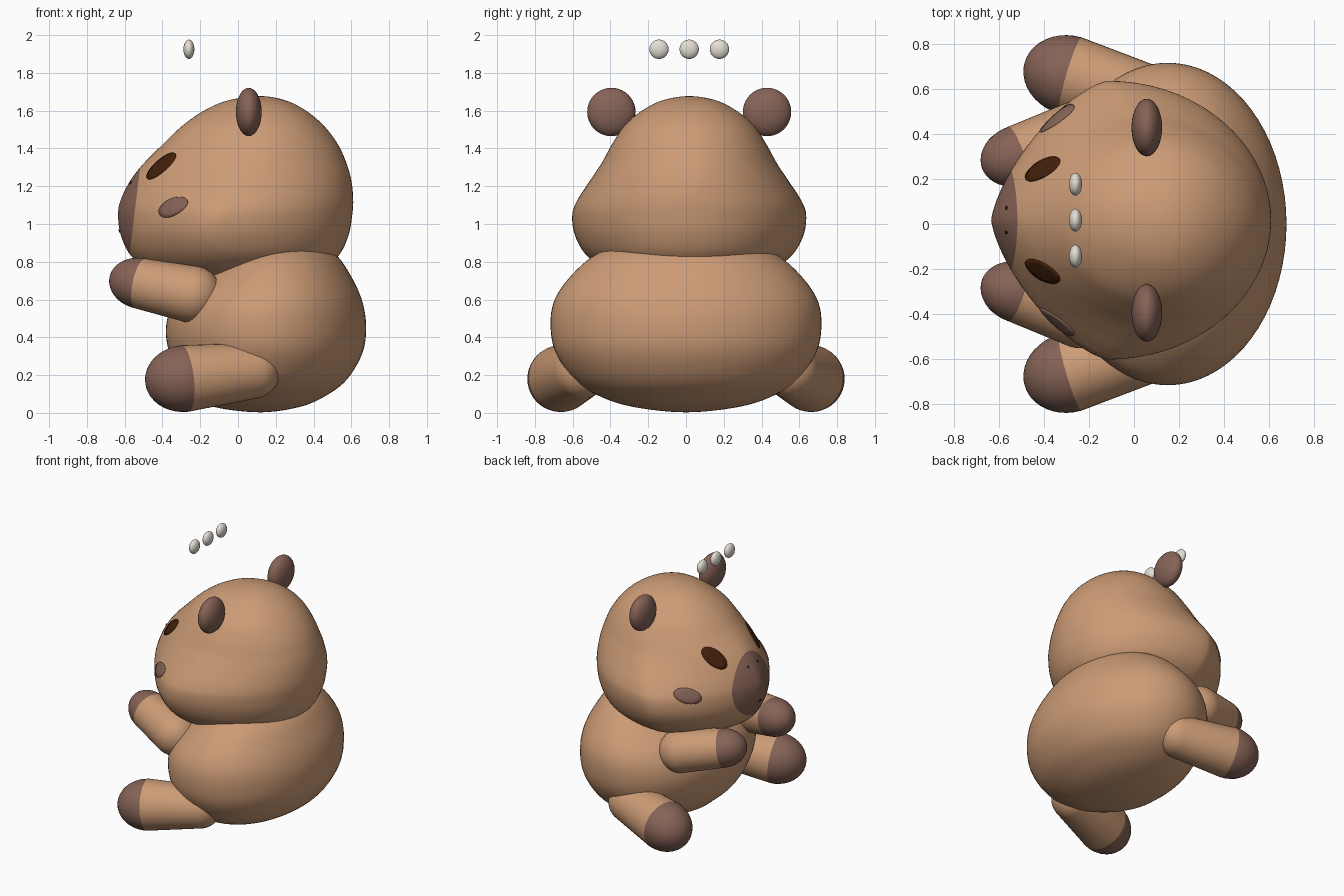
import bpy, bmesh, math
from mathutils import Vector
from mathutils.bvhtree import BVHTree

cube = bpy.data.objects.get("Cube")
if cube:
    bpy.data.objects.remove(cube, do_unlink=True)

HEAD_Y = 0.017  # middle of the head


def material(name, colour):
    mat = bpy.data.materials.new(name)
    mat.use_nodes = True
    rgba = (*colour, 1)
    mat.diffuse_color = rgba
    mat.node_tree.nodes["Principled BSDF"].inputs["Base Color"].default_value = rgba
    return mat


TAN = material("tan_fur", (0.605, 0.33, 0.18))
MAUVE = material("mauve_brown", (0.24, 0.125, 0.095))
DARK = material("dark_brown", (0.058, 0.014, 0.003))
CREAM = material("pale_cream", (0.77, 0.73, 0.66))


def finish(name, bm, *mats):
    bmesh.ops.recalc_face_normals(bm, faces=bm.faces)
    for face in bm.faces:
        face.smooth = True
    mesh = bpy.data.meshes.new(name)
    bm.to_mesh(mesh)
    bm.free()
    for mat in mats:
        mesh.materials.append(mat)
    obj = bpy.data.objects.new(name, mesh)
    bpy.context.collection.objects.link(obj)


def skin(rings, start, end):
    """Join rings of points into a closed skin with a pole at each end."""
    bm = bmesh.new()
    loops = [[bm.verts.new(p) for p in ring] for ring in rings]
    count = len(loops[0])
    for i in range(count):
        j = (i + 1) % count
        for low, high in zip(loops, loops[1:]):
            bm.faces.new((low[i], low[j], high[j], high[i]))
    for pole, loop in ((start, loops[0]), (end, loops[-1])):
        tip = bm.verts.new(pole)
        for i in range(count):
            bm.faces.new((tip, loop[i], loop[(i + 1) % count]))
    return bm


def spline(a, b, c, d, t):
    return [0.5 * (2 * q + (r - p) * t + (2 * p - 5 * q + 4 * r - s) * t ** 2
                   + (3 * q - p - 3 * r + s) * t ** 3) for p, q, r, s in zip(a, b, c, d)]


def loft(levels, y0, steps=6, count=72):
    """Levels: height, front x, back x, half width, x of widest point, front roundness."""
    def mirrored(level, pole):
        z, front, back, width, mid, power = level
        return (z, 2 * pole[1] - front, 2 * pole[1] - back, -width, 2 * pole[1] - mid, power)

    keys = [mirrored(levels[1], levels[0])] + levels + [mirrored(levels[-2], levels[-1])]
    rings = []
    for k in range(len(levels) - 1):
        for step in range(steps):
            if k + step == 0:
                continue
            z, front, back, width, mid, power = spline(*keys[k:k + 4], step / steps)
            ring = []
            for i in range(count):
                angle = math.tau * i / count
                c, s = math.cos(angle), math.sin(angle)
                reach, e = (back - mid, 1) if c > 0 else (mid - front, 2 / power)
                ring.append((mid + math.copysign(abs(c) ** e, c) * reach,
                             y0 + math.copysign(abs(s) ** e, s) * width, z))
            rings.append(ring)
    ends = [(lv[1], y0, lv[0]) for lv in (levels[0], levels[-1])]
    return skin(rings, *ends)


# Body
body = loft([
    (0.003, 0.12, 0.12, 0, 0.12, 2),
    (0.03, -0.12, 0.32, 0.27, 0.13, 2),
    (0.085, -0.21, 0.455, 0.45, 0.14, 2),
    (0.175, -0.30, 0.575, 0.59, 0.15, 2),
    (0.32, -0.365, 0.66, 0.69, 0.15, 2),
    (0.465, -0.38, 0.678, 0.717, 0.15, 2),
    (0.6, -0.33, 0.655, 0.695, 0.16, 2),
    (0.73, -0.20, 0.595, 0.605, 0.18, 2),
    (0.84, -0.06, 0.515, 0.475, 0.2, 2),
    (0.92, 0.06, 0.38, 0.28, 0.21, 2),
    (0.95, 0.22, 0.22, 0, 0.22, 2)], 0)
finish("body", body, TAN)

# Head, with the muzzle cut along a sloping plane
head = loft([
    (0.67, -0.04, -0.04, 0, -0.04, 2),
    (0.69, -0.30, 0.24, 0.25, -0.05, 1.7),
    (0.74, -0.45, 0.41, 0.41, -0.08, 1.6),
    (0.83, -0.565, 0.53, 0.54, -0.1, 1.5),
    (0.94, -0.62, 0.585, 0.605, -0.12, 1.45),
    (1.05, -0.635, 0.605, 0.619, -0.11, 1.42),
    (1.13, -0.62, 0.61, 0.59, -0.07, 1.45),
    (1.23, -0.57, 0.6, 0.525, -0.01, 1.55),
    (1.32, -0.5, 0.575, 0.465, 0.04, 1.7),
    (1.42, -0.40, 0.53, 0.41, 0.08, 1.85),
    (1.52, -0.295, 0.455, 0.343, 0.11, 2),
    (1.6, -0.18, 0.36, 0.25, 0.12, 2),
    (1.655, -0.05, 0.25, 0.14, 0.12, 2),
    (1.677, 0.12, 0.12, 0, 0.12, 2)], HEAD_Y)
cut_point, cut_normal = Vector((-0.54, 0, 1.12)), Vector((-1, 0, 0.12))
bmesh.ops.bisect_plane(head, geom=head.verts[:] + head.edges[:] + head.faces[:],
                       plane_co=cut_point, plane_no=cut_normal)
for face in head.faces:
    face.material_index = int((face.calc_center_median() - cut_point).dot(cut_normal) > 0)
bmesh.ops.recalc_face_normals(head, faces=head.faces)
surface = BVHTree.FromBMesh(head)
finish("head", head, TAN, MAUVE)


def patch(name, centre, along, length, width, mat, lift=0.005):
    """Thin oval plate that follows the head surface."""
    point, normal = surface.find_nearest(Vector(centre))[:2]
    along = Vector(along)
    along = (along - normal * along.dot(normal)).normalized()
    across = normal.cross(along)

    def place(radius, angle):
        spot = (point + along * math.cos(angle) * length * radius
                + across * math.sin(angle) * width * radius)
        hit, n = surface.find_nearest(spot)[:2]
        return hit + n * (lift if radius < 1 else -0.002)

    rings = [[place(r, math.tau * i / 32) for i in range(32)] for r in (1, 0.98, 0.65, 0.3)]
    bm = skin(rings, point - normal * 0.002, place(0, 0))
    finish(name, bm, mat)


# Eyes, cheeks, nostrils and mouth
for side, s in (("left", 1), ("right", -1)):
    patch(side + "_eye", (-0.435, HEAD_Y + s * 0.25, 1.33), (0.145, s * 0.075, 0.135),
          0.105, 0.056, DARK)
    patch(side + "_cheek", (-0.36, HEAD_Y + s * 0.47, 1.10), (0.13, s * 0.1, 0.05),
          0.1, 0.054, MAUVE)
    patch(side + "_nostril", (-0.57, HEAD_Y + s * 0.055, 1.22), (0, 1, 0), 0.007, 0.007, DARK)
patch("mouth", (-0.64, HEAD_Y, 0.96), (0, 1, 0), 0.016, 0.008, DARK)


def ellipsoid(name, centre, radii, mat):
    bm = bmesh.new()
    bmesh.ops.create_uvsphere(bm, u_segments=32, v_segments=20, radius=1)
    bmesh.ops.scale(bm, vec=radii, verts=bm.verts)
    bmesh.ops.translate(bm, vec=centre, verts=bm.verts)
    finish(name, bm, mat)


def limb(name, tip, root, tip_radius, root_radius, paw_length):
    """Rounded tapering limb that ends in a darker, longer paw."""
    tip, root = Vector(tip), Vector(root)
    axis = root - tip
    length = axis.length
    axis.normalize()
    u = axis.orthogonal().normalized()
    v = axis.cross(u)
    quarter = [math.pi / 2 * i / 10 for i in range(1, 11)]
    profile = [(-paw_length * math.cos(a), tip_radius * math.sin(a)) for a in quarter]
    profile += [(length + root_radius * math.cos(a), root_radius * math.sin(a))
                for a in reversed(quarter)]
    rings = [[tip + axis * d + (u * math.cos(a) + v * math.sin(a)) * r
              for a in (math.tau * i / 40 for i in range(40))] for d, r in profile]
    bm = skin(rings, tip - axis * paw_length, root + axis * root_radius)
    for face in bm.faces:
        face.material_index = int((face.calc_center_median() - tip).dot(axis) < 0)
    finish(name, bm, TAN, MAUVE)


# Ears, arms and legs
for side, s in (("left", 1), ("right", -1)):
    ellipsoid(side + "_ear", (0.057, HEAD_Y + s * 0.412, 1.593), (0.068, 0.128, 0.128), MAUVE)
    limb(side + "_arm", (-0.515, s * 0.305, 0.685), (-0.24, s * 0.4, 0.627), 0.135, 0.152, 0.172)
    limb(side + "_leg", (-0.283, s * 0.66, 0.182), (0.075, s * 0.555, 0.222), 0.177, 0.148, 0.212)

# Row of floating beads
for i in (-1, 0, 1):
    ellipsoid("floating_bead", (-0.26, HEAD_Y + i * 0.16, 1.925), (0.029, 0.051, 0.051), CREAM)
